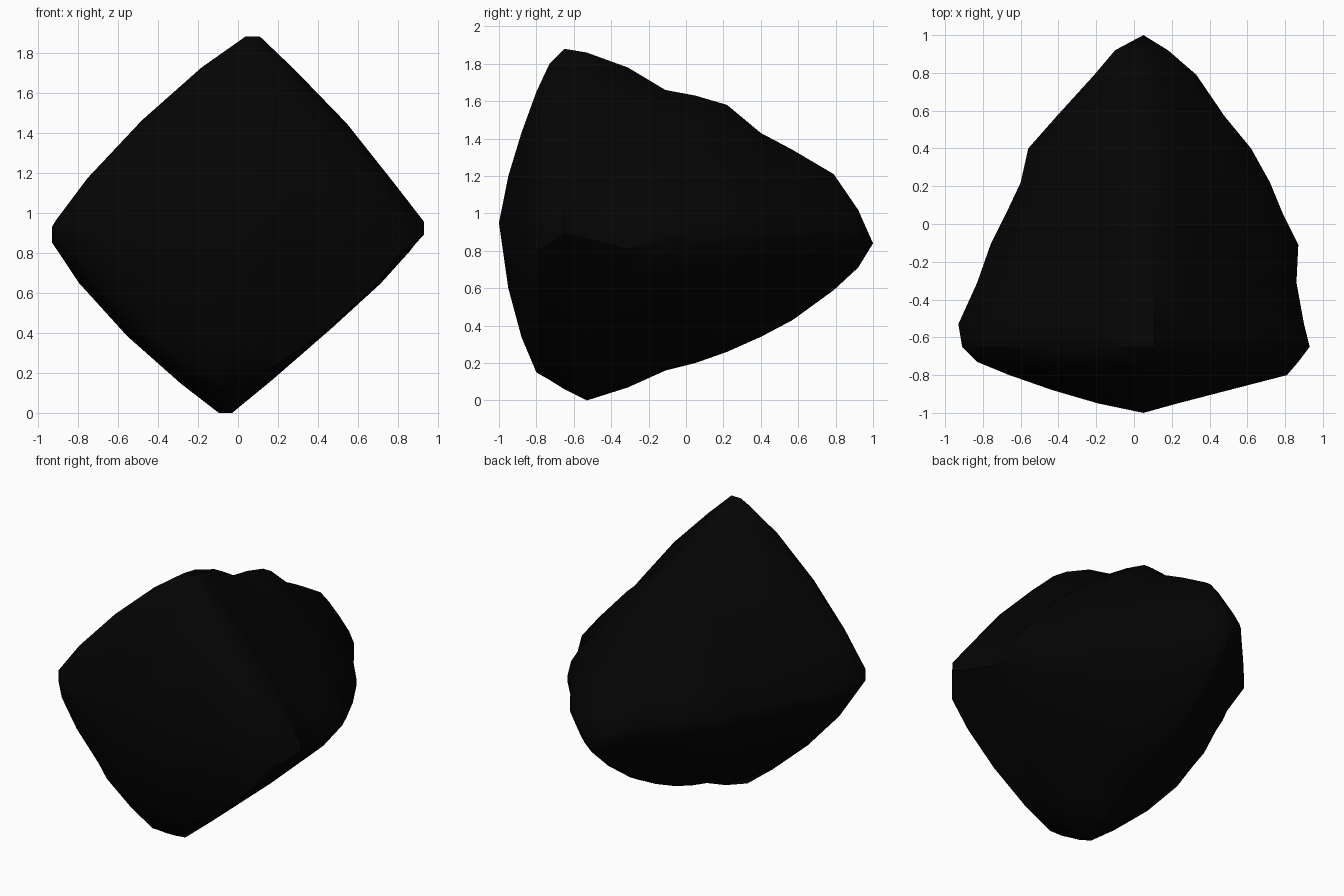
import bpy, bmesh, math, random
from mathutils import Vector

random.seed(4)
cube = bpy.data.objects.get("Cube")
if cube:
    bpy.data.objects.remove(cube, do_unlink=True)

# Near-black stone
stone = bpy.data.materials.new("black_stone")
stone.use_nodes = True
stone.diffuse_color = (0.0013, 0.0013, 0.0013, 1)
stone.node_tree.nodes["Principled BSDF"].inputs["Base Color"].default_value = stone.diffuse_color

# Stations front to back: y, left x, right x, top z, bottom z, side edge z, fullness, lower right fullness
STATIONS = [
    (-0.95, -0.19, 0.23, 1.20, 0.60, 0.92, 0.65, 0.55),
    (-0.88, -0.43, 0.50, 1.43, 0.34, 0.88, 0.52, 0.42),
    (-0.80, -0.66, 0.81, 1.65, 0.15, 0.84, 0.30, 0.22),
    (-0.73, -0.83, 0.87, 1.80, 0.11, 0.87, 0.14, 0.12),
    (-0.65, -0.91, 0.93, 1.88, 0.06, 0.92, 0.03, 0.02),
    (-0.53, -0.93, 0.90, 1.86, 0.00, 0.89, 0.00, 0.00),
    (-0.31, -0.83, 0.86, 1.78, 0.07, 0.84, 0.02, 0.08),
    (-0.11, -0.76, 0.87, 1.66, 0.16, 0.89, 0.06, 0.20),
    (0.05, -0.68, 0.79, 1.63, 0.20, 0.86, 0.08, 0.24),
    (0.22, -0.60, 0.72, 1.58, 0.26, 0.88, 0.10, 0.26),
    (0.40, -0.56, 0.62, 1.43, 0.34, 0.89, 0.12, 0.26),
    (0.57, -0.41, 0.48, 1.34, 0.43, 0.90, 0.16, 0.26),
    (0.79, -0.21, 0.33, 1.21, 0.59, 0.91, 0.25, 0.30),
    (0.92, -0.10, 0.18, 1.02, 0.71, 0.87, 0.30, 0.32),
]
STEPS = 5


def section(y, left, right, top, bottom, side_z, full, heel):
    """Diamond with blunt corners, a quarter at a time."""
    taper = (right - left) / 1.85
    top_x, low_x = 0.05 + 0.03 * taper, 0.05 - 0.11 * taper
    quarters = [(right, top, top_x, 1.07 + full, False), (left, top, top_x, 1.14 + full, True),
                (left, bottom, low_x, 1.17 + full, False), (right, bottom, low_x, 1.06 + heel, True)]
    ring = []
    blunt = math.cos(math.pi / 4 / STEPS)
    for side, tip, mid, power, reverse in quarters:
        for i in range(STEPS):
            t = (i + 0.5) / STEPS * math.pi / 2
            if reverse:
                t = math.pi / 2 - t
            c, s = math.cos(t) / blunt, math.sin(t) / blunt
            edge = i in (0, STEPS - 1)
            wobble = 0 if edge else random.uniform(-0.006, 0.006)
            ring.append(Vector((mid + (side - mid) * c ** (2 / power) + wobble, y,
                                side_z + (tip - side_z) * s ** (2 / power) + wobble)))
    return ring


# Rock body: skin the stations and close both blunt points
bm = bmesh.new()
rings = [[bm.verts.new(p) for p in section(*s)] for s in STATIONS]
count = len(rings[0])
front = bm.verts.new((0.05, -1, 0.95))
back = bm.verts.new((0.05, 1, 0.84))
for k in range(count):
    n = (k + 1) % count
    for a, b in zip(rings, rings[1:]):
        bm.faces.new((a[k], a[n], b[n], b[k]))
    bm.faces.new((front, rings[0][n], rings[0][k]))
    bm.faces.new((back, rings[-1][k], rings[-1][n]))
bmesh.ops.recalc_face_normals(bm, faces=bm.faces)
mesh = bpy.data.meshes.new("rock")
bm.to_mesh(mesh)
bm.free()
mesh.materials.append(stone)
rock = bpy.data.objects.new("rock", mesh)
bpy.context.collection.objects.link(rock)

# Smooth faces with crisp broken ridges
bpy.ops.object.select_all(action="DESELECT")
rock.select_set(True)
bpy.context.view_layer.objects.active = rock
bpy.ops.object.shade_smooth_by_angle(angle=math.radians(40))
